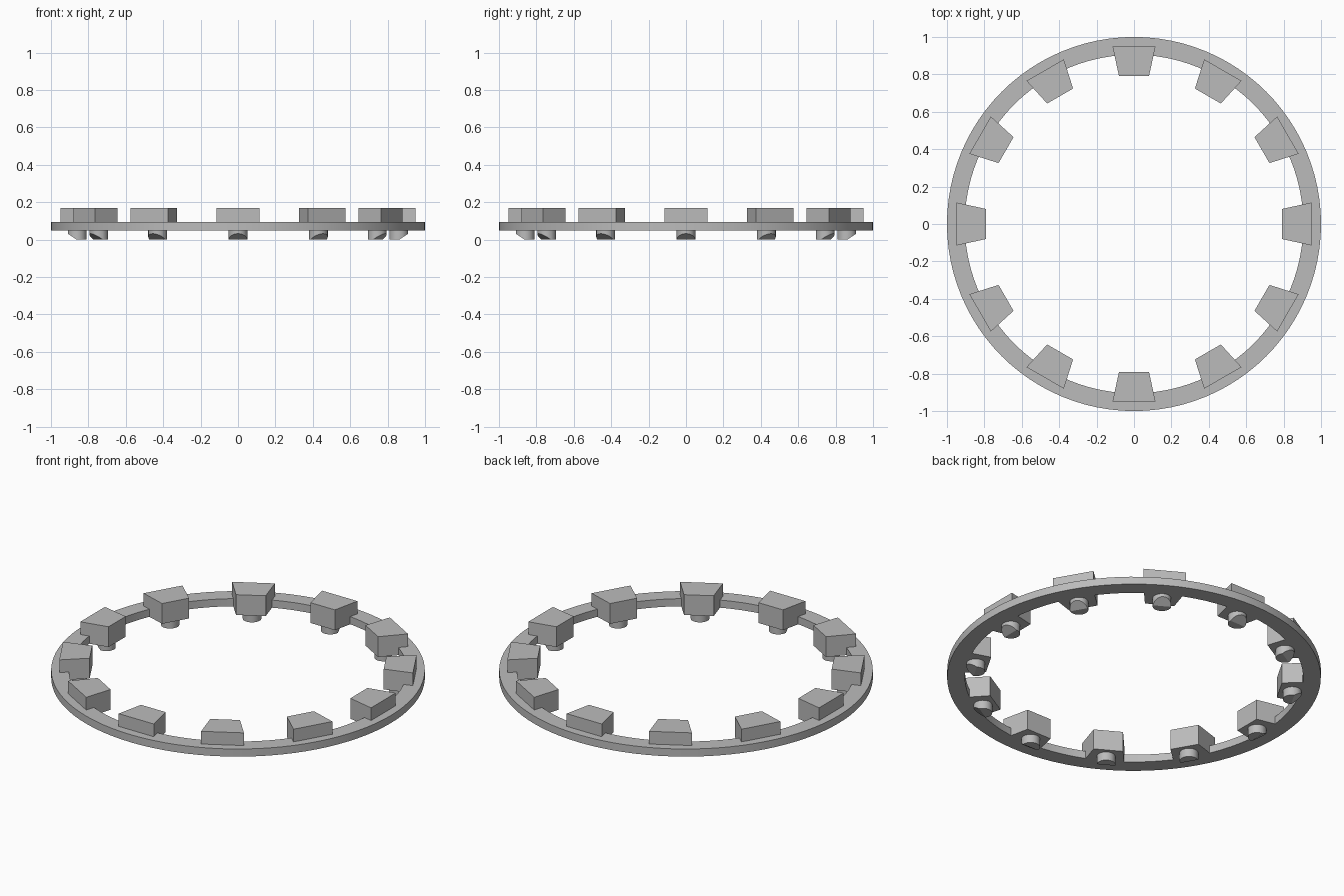
import bpy, bmesh, math
from mathutils import Matrix, Vector

cube = bpy.data.objects.get("Cube")
if cube:
    bpy.data.objects.remove(cube, do_unlink=True)

grey = bpy.data.materials.new("plain grey")
grey.use_nodes = True
COLOUR = (0.5, 0.5, 0.5, 1)
grey.diffuse_color = COLOUR
grey.node_tree.nodes["Principled BSDF"].inputs["Base Color"].default_value = COLOUR

BASE, RING_TOP, TOP = 0.05, 0.095, 0.17
COUNT = 12


def add_object(name, bm, smooth=False):
    bmesh.ops.recalc_face_normals(bm, faces=bm.faces)
    mesh = bpy.data.meshes.new(name)
    bm.to_mesh(mesh)
    bm.free()
    mesh.materials.append(grey)
    obj = bpy.data.objects.new(name, mesh)
    bpy.context.collection.objects.link(obj)
    if smooth:
        bpy.ops.object.select_all(action='DESELECT')
        obj.select_set(True)
        bpy.context.view_layer.objects.active = obj
        bpy.ops.object.shade_smooth_by_angle(angle=math.radians(30))
    return obj


# Flat ring: a rectangular section spun about z
bm = bmesh.new()
section = [bm.verts.new((r, 0, z)) for r, z in
           ((0.905, BASE), (1, BASE), (1, RING_TOP), (0.905, RING_TOP))]
edges = [bm.edges.new((section[i], section[(i + 1) % 4])) for i in range(4)]
bmesh.ops.spin(bm, geom=section + edges, cent=(0, 0, 0), axis=(0, 0, 1),
               angle=math.tau, steps=96, use_duplicate=False)
bmesh.ops.remove_doubles(bm, verts=bm.verts, dist=1e-4)
add_object("ring", bm, smooth=True)


# Tapered block, narrow towards the centre
def make_block():
    bm = bmesh.new()
    face = bm.faces.new([bm.verts.new((x, y, BASE)) for x, y in
                         ((0.79, -0.08), (0.95, -0.115), (0.95, 0.115), (0.79, 0.08))])
    extruded = bmesh.ops.extrude_face_region(bm, geom=[face], use_keep_orig=True)
    top = [v for v in extruded["geom"] if isinstance(v, bmesh.types.BMVert)]
    bmesh.ops.translate(bm, verts=top, vec=(0, 0, TOP - BASE))
    return bm


# Round peg with a slanted cut on the outer half of its foot
def make_peg():
    bm = bmesh.new()
    bmesh.ops.create_cone(bm, cap_ends=True, segments=24, radius1=0.05, radius2=0.05,
                          depth=BASE + 0.01,
                          matrix=Matrix.Translation((0.86, 0, (BASE + 0.01) / 2)))
    cut = bmesh.ops.bisect_plane(bm, geom=bm.verts[:] + bm.edges[:] + bm.faces[:],
                                 plane_co=(0.863, 0, 0),
                                 plane_no=Vector((0.032, 0, -0.047)).normalized(),
                                 clear_outer=True)
    rim = [e for e in cut["geom_cut"] if isinstance(e, bmesh.types.BMEdge)]
    bmesh.ops.holes_fill(bm, edges=rim, sides=0)
    return bm


for i in range(COUNT):
    turn = Matrix.Rotation(math.tau * i / COUNT, 4, 'Z')
    for name, maker, smooth in (("block", make_block, False), ("peg", make_peg, True)):
        bm = maker()
        bm.transform(turn)
        add_object(f"{name}_{i + 1}", bm, smooth)
